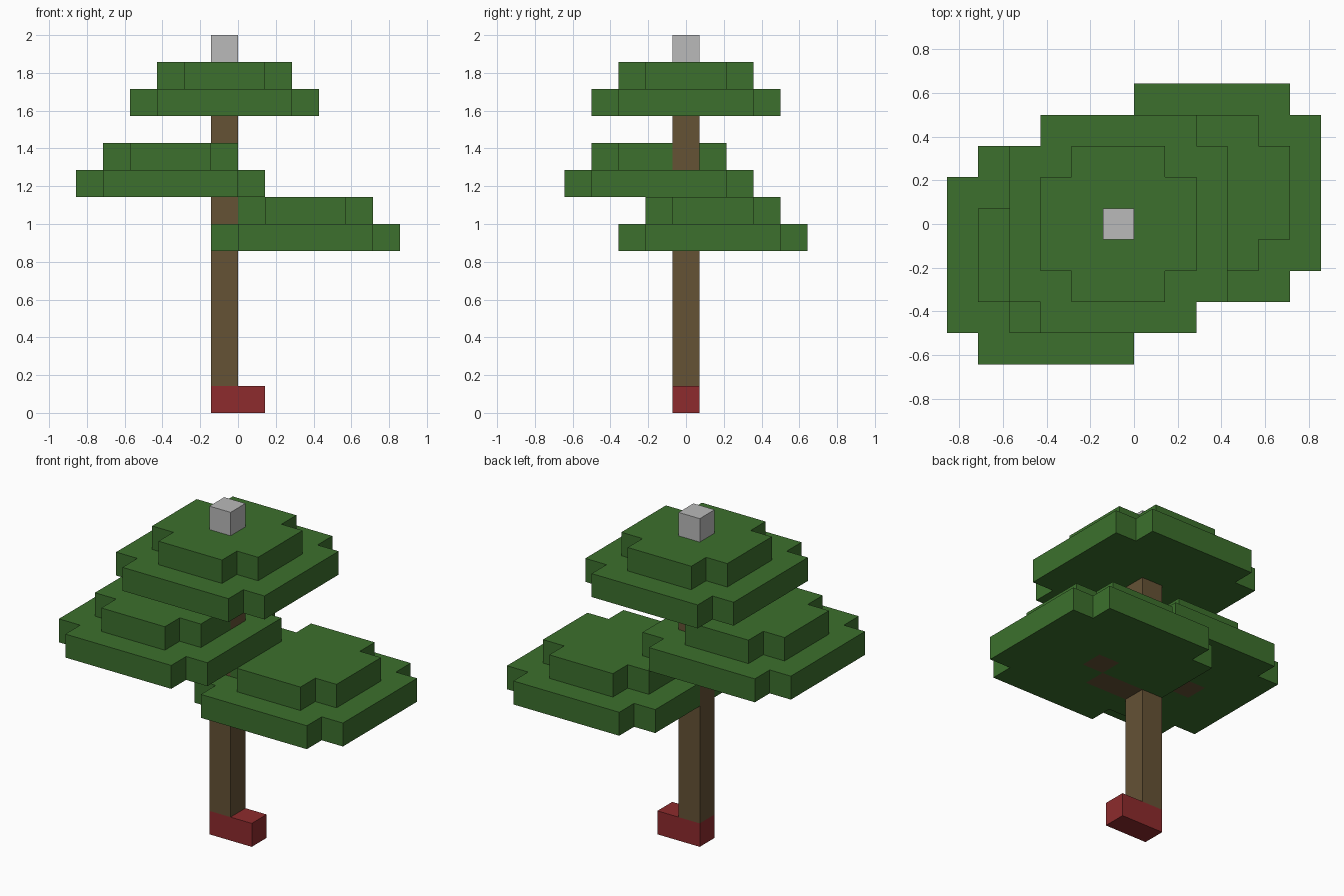
import bpy
import bmesh
from mathutils import Vector

if "Cube" in bpy.data.objects:
    bpy.data.objects.remove(bpy.data.objects["Cube"], do_unlink=True)

U = 1 / 7  # edge of one block


def material(name, rgb):
    mat = bpy.data.materials.new(name)
    mat.use_nodes = True
    mat.diffuse_color = (*rgb, 1)
    mat.node_tree.nodes["Principled BSDF"].inputs["Base Color"].default_value = (*rgb, 1)
    return mat


leaf = material("leaf green", (0.045, 0.163, 0.026))
bark = material("bark brown", (0.130, 0.085, 0.036))
red = material("base red", (0.270, 0.024, 0.026))
grey = material("light grey", (0.49, 0.49, 0.49))


def box(xs, ys, zs):
    return {(x, y, z) for x in range(*xs) for y in range(*ys) for z in range(*zs)}


def leaf_layer(cx, cy, z, r):
    """Square layer of blocks with its four corner blocks missing."""
    return {(cx + i, cy + j, z)
            for i in range(-r, r + 1) for j in range(-r, r + 1)
            if abs(i) + abs(j) < 2 * r}


def canopy(cx, cy, z):
    """Wide layer with a narrower one on top."""
    return leaf_layer(cx, cy, z, 3) | leaf_layer(cx, cy, z + 1, 2)


def branch(side, z):
    """Two blocks straight out from the trunk, then one diagonal block."""
    return {(-1 + side, 0, z), (-1 + 2 * side, 0, z), (-1 + 3 * side, side, z)}


# Wood comes first so that it replaces the leaves it passes through
parts = [
    ("base", red, box((-1, 1), (0, 1), (0, 1))),
    ("trunk", bark, box((-1, 0), (0, 1), (1, 13))),
    ("top_cap", grey, box((-1, 0), (0, 1), (13, 14))),
    ("left_branch", bark, branch(1, 6)),
    ("right_branch", bark, branch(-1, 8)),
    ("left_canopy", leaf, canopy(2, 1, 6)),
    ("right_canopy", leaf, canopy(-3, -1, 8)),
    ("top_canopy", leaf, canopy(-1, 0, 11)),
]
filled = set().union(*(cells for _, _, cells in parts))


def build(name, mat, cells):
    """Make the outer faces of a group of blocks as one object."""
    bm = bmesh.new()
    for cell in cells:
        for axis in range(3):
            for sign in (-1, 1):
                normal = Vector((0, 0, 0))
                normal[axis] = sign
                if tuple(int(c + n) for c, n in zip(cell, normal)) in filled:
                    continue
                a, b = Vector((0, 0, 0)), Vector((0, 0, 0))
                a[(axis + 1) % 3] = 0.5
                b[(axis + 2) % 3] = 0.5 * sign
                mid = Vector(cell) + Vector((0.5, 0, 0.5)) + normal / 2
                corners = (mid - a - b, mid + a - b, mid + a + b, mid - a + b)
                bm.faces.new([bm.verts.new(c * U) for c in corners])
    bmesh.ops.remove_doubles(bm, verts=bm.verts, dist=0.001)
    bmesh.ops.dissolve_limit(bm, angle_limit=0.01, verts=bm.verts, edges=bm.edges)
    mesh = bpy.data.meshes.new(name)
    bm.to_mesh(mesh)
    bm.free()
    mesh.materials.append(mat)
    bpy.context.collection.objects.link(bpy.data.objects.new(name, mesh))


used = set()
for name, mat, cells in parts:
    build(name, mat, cells - used)
    used |= cells
